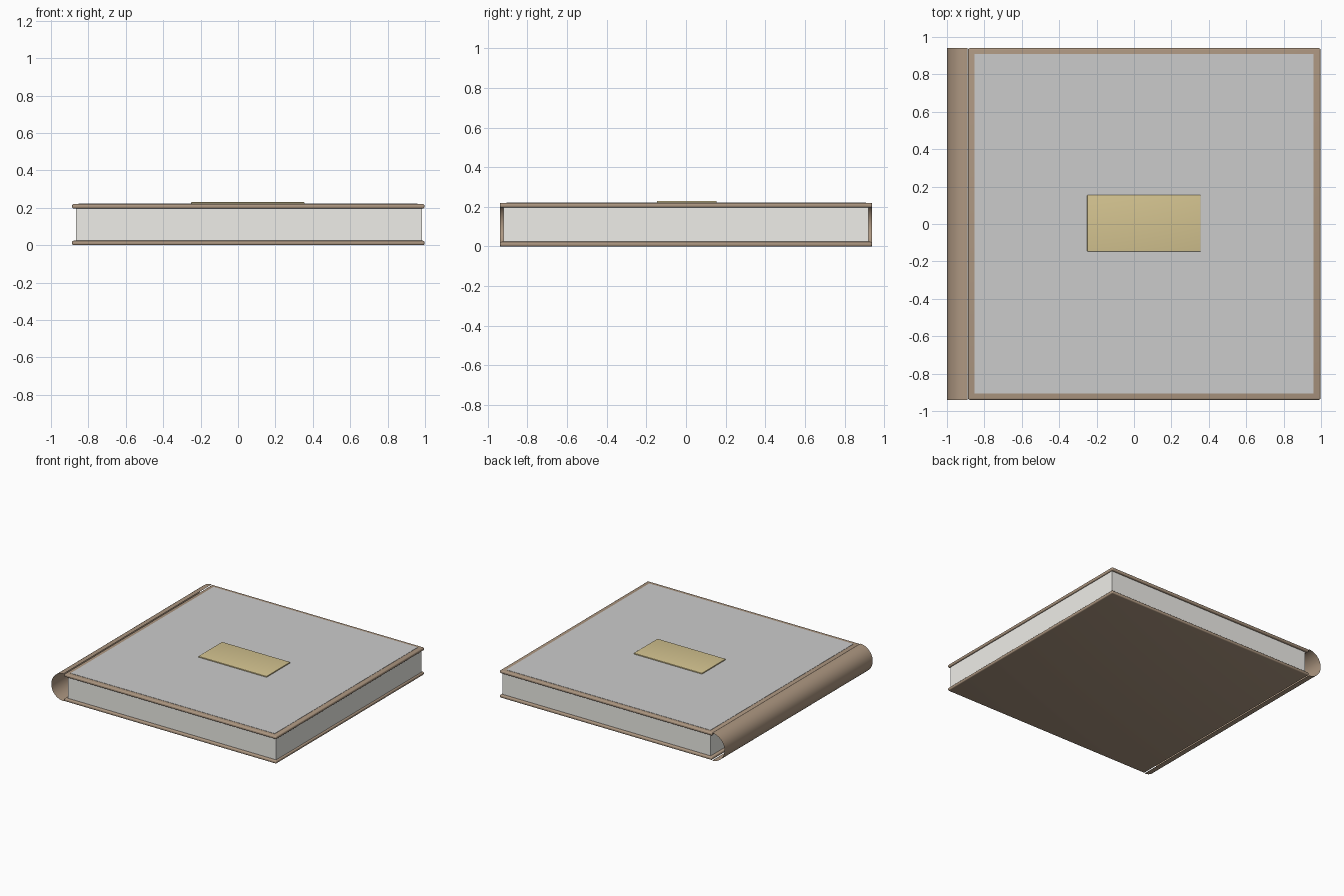
import bpy, bmesh, math

if "Cube" in bpy.data.objects:
    bpy.data.objects.remove(bpy.data.objects["Cube"])


def material(name, rgb):
    m = bpy.data.materials.new(name)
    m.diffuse_color = (*rgb, 1)
    m.use_nodes = True
    m.node_tree.nodes["Principled BSDF"].inputs["Base Color"].default_value = m.diffuse_color
    return m


leather = material("leather", (0.42, 0.31, 0.22))
paper = material("paper", (0.86, 0.85, 0.81))
gold = material("gold", (0.66, 0.55, 0.28))


def box(name, x, y, z, mat=None, bevel=0.0):
    bpy.ops.mesh.primitive_cube_add(size=1, location=(sum(x) / 2, sum(y) / 2, sum(z) / 2))
    ob = bpy.context.object
    ob.name = name
    ob.scale = (x[1] - x[0], y[1] - y[0], z[1] - z[0])
    bpy.ops.object.transform_apply(location=False, rotation=False, scale=True)
    if mat:
        ob.data.materials.append(mat)
    if bevel:
        mod = ob.modifiers.new("rounded_edges", 'BEVEL')
        mod.width, mod.segments = bevel, 4
        bpy.ops.object.modifier_apply(modifier=mod.name)
        bpy.ops.object.shade_smooth_by_angle(angle=math.radians(35))
    return ob


# Front and back cover boards with rounded edges
for name, z in (("back_cover", (0.0, 0.024)), ("front_cover", (0.196, 0.22))):
    box(name, (-0.887, 0.997), (-0.94, 0.94), z, leather, 0.009)

# Page block
box("pages", (-0.865, 0.985), (-0.922, 0.922), (0.02, 0.2), paper)

# Thin inset panel and title plate on the front cover
box("cover_panel", (-0.853, 0.96), (-0.905, 0.908), (0.214, 0.222))
box("title_plate", (-0.25, 0.356), (-0.147, 0.155), (0.216, 0.23), gold, 0.003)

# Open half-round spine sheet
bm = bmesh.new()
rings = []
steps = 32
for i in range(steps + 1):
    a = math.pi / 2 + math.pi * i / steps
    px, pz = -0.89 + 0.11 * math.cos(a), 0.11 + 0.11 * math.sin(a)
    rings.append([bm.verts.new((px, y, pz)) for y in (-0.94, 0.94)])
for a, b in zip(rings, rings[1:]):
    bm.faces.new((a[0], a[1], b[1], b[0]))
for f in bm.faces:
    f.normal_update()
    if f.normal.x > 0:
        f.normal_flip()
mesh = bpy.data.meshes.new("spine")
bm.to_mesh(mesh)
bm.free()
mesh.materials.append(leather)
mesh.shade_smooth()
spine = bpy.data.objects.new("spine", mesh)
bpy.context.collection.objects.link(spine)
